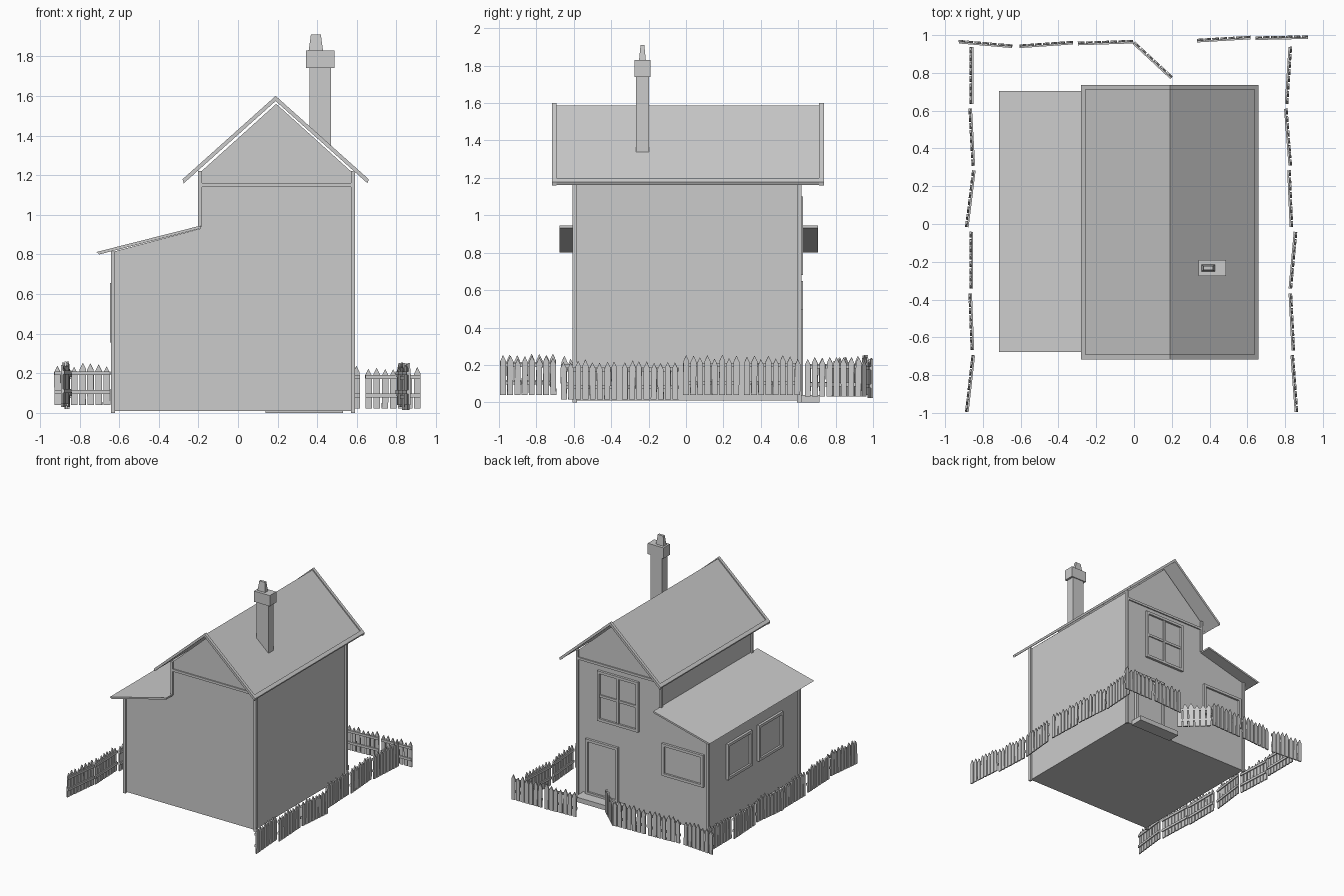
import bpy, bmesh, math, random
from mathutils import Vector, Matrix

if "Cube" in bpy.data.objects:
    bpy.data.objects.remove(bpy.data.objects["Cube"])

random.seed(4)


def finish(name, bm):
    bmesh.ops.recalc_face_normals(bm, faces=bm.faces)
    me = bpy.data.meshes.new(name)
    bm.to_mesh(me)
    bm.free()
    ob = bpy.data.objects.new(name, me)
    bpy.context.collection.objects.link(ob)
    return ob


def add_prism(bm, profile, a, b, frame=None):
    """Extrude an (x, z) profile from y=a to y=b, optionally transformed."""
    vs = [bm.verts.new((x, a, z)) for x, z in profile]
    f = bm.faces.new(vs)
    r = bmesh.ops.extrude_face_region(bm, geom=[f])
    top = [v for v in r["geom"] if isinstance(v, bmesh.types.BMVert)]
    bmesh.ops.translate(bm, verts=top, vec=(0, b - a, 0))
    if frame:
        bmesh.ops.transform(bm, matrix=frame, verts=vs + top)


def add_box(bm, x0, x1, y0, y1, z0, z1, frame=None):
    add_prism(bm, [(x0, z0), (x1, z0), (x1, z1), (x0, z1)], y0, y1, frame)


def box(name, *d):
    bm = bmesh.new()
    add_box(bm, *d)
    return finish(name, bm)


def prism(name, profile, a, b):
    bm = bmesh.new()
    add_prism(bm, profile, a, b)
    return finish(name, bm)


# House body with lean-to and gable
Y0, Y1 = -0.595, 0.605
prism("house_walls", [(-0.625, 0.01), (0.575, 0.01), (0.575, 1.215), (0.193, 1.56),
                      (-0.19, 1.215), (-0.19, 0.93), (-0.625, 0.815)], Y0, Y1)

# Corner boards and gable bands
bm = bmesh.new()
for y in (Y0, Y1):
    for x, z0, z1 in ((-0.63, 0, 0.815), (0.58, 0, 1.22), (-0.192, 0.94, 1.22)):
        add_box(bm, x - 0.01, x + 0.01, y - 0.012, y + 0.012, z0, z1)
    add_box(bm, -0.19, 0.575, y - 0.01, y + 0.01, 1.14, 1.16)
finish("wall_trim", bm)

# Main roof: thin folded slab with raised verge and eave strips
def chevron(top, half, t):
    k = 0.895
    c = 0.19
    return [(c - half, top - k * half), (c, top), (c + half, top - k * half),
            (c + half - 0.006, top - t - k * (half - 0.006)), (c, top - t),
            (c - half + 0.006, top - t - k * (half - 0.006))]

prism("main_roof", chevron(1.588, 0.46, 0.012), -0.70, 0.72)
bm = bmesh.new()
for a, b in ((-0.717, -0.692), (0.712, 0.737)):
    add_prism(bm, chevron(1.60, 0.47, 0.026), a, b)
for s in (-1, 1):
    e = 0.19 + s * 0.47
    i = e - s * 0.022
    add_prism(bm, [(e, 1.179), (i, 1.199), (i, 1.175), (e - s * 0.008, 1.163)], -0.71, 0.73)
finish("roof_edging", bm)

# Lean-to roof
prism("lean_to_roof", [(-0.715, 0.812), (-0.19, 0.945), (-0.19, 0.931), (-0.70, 0.8)], -0.677, 0.705)

# Chimney
prism("chimney_stack", [(0.36, 1.432), (0.47, 1.335), (0.47, 1.74), (0.36, 1.74)], -0.267, -0.198)
box("chimney_cap", 0.342, 0.488, -0.276, -0.19, 1.74, 1.83)
bm = bmesh.new()
r = bmesh.ops.create_cube(bm, size=1)
for v in r["verts"]:
    w = 0.072 if v.co.z < 0 else 0.05
    d = 0.036 if v.co.z < 0 else 0.02
    v.co = Vector((0.393 + v.co.x * w, -0.233 + v.co.y * d, 1.87 + v.co.z * 0.08))
finish("chimney_pot", bm)

# Windows and door; local x runs along the wall, local y points outward
BACK = Matrix.Translation((0, Y1, 0))
LEFT = Matrix.Translation((-0.625, 0, 0)) @ Matrix.Rotation(math.pi / 2, 4, 'Z')


def opening(name, wall, u0, u1, z0, z1, cross=False, bar=0.022):
    bm = bmesh.new()
    d = 0.02
    add_box(bm, u0, u0 + bar, -0.01, d, z0, z1, wall)
    add_box(bm, u1 - bar, u1, -0.01, d, z0, z1, wall)
    add_box(bm, u0 + bar, u1 - bar, -0.01, d, z1 - bar, z1, wall)
    add_box(bm, u0 + bar, u1 - bar, -0.01, d, z0, z0 + bar, wall)
    if cross:
        u, z = (u0 + u1) / 2, (z0 + z1) / 2
        add_box(bm, u - 0.01, u + 0.01, -0.01, d - 0.005, z0 + bar, z1 - bar, wall)
        add_box(bm, u0 + bar, u1 - bar, -0.01, d - 0.006, z - 0.01, z + 0.01, wall)
    finish(name + "_frame", bm)
    bm = bmesh.new()
    add_box(bm, u0 + bar, u1 - bar, -0.01, 0.004, z0 + bar, z1 - bar, wall)
    finish(name + "_panel", bm)


opening("upper_window", BACK, 0.01, 0.39, 0.68, 1.10, True)
opening("lower_window", BACK, -0.595, -0.21, 0.38, 0.65)
opening("side_window_a", LEFT, 0.04, 0.36, 0.355, 0.655)
opening("side_window_b", LEFT, -0.37, -0.05, 0.355, 0.655)
opening("door", BACK, 0.20, 0.50, 0.035, 0.50)
box("door_step", 0.14, 0.53, Y1, 0.715, 0, 0.04)


# Picket fence panel from p to q, pickets outside, rails inside (side sets direction)
def fence(name, p, q, lift, side, n=7):
    p, q = Vector((*p, 0)), Vector((*q, 0))
    L = (q - p).length
    ang = math.atan2(q.y - p.y, q.x - p.x)
    M = Matrix.Translation(p + Vector((0, 0, lift))) @ Matrix.Rotation(ang, 4, 'Z')
    bm = bmesh.new()
    pitch = L / n
    w = pitch * 0.8
    for i in range(n):
        u = i * pitch + (pitch - w) / 2
        h = 0.195 + random.uniform(-0.012, 0.012)
        s = random.uniform(-0.003, 0.003)
        add_prism(bm, [(u, 0), (u + w, 0), (u + w + s, h - 0.025), (u + w / 2 + s, h + 0.008),
                       (u + s, h - 0.025)], -0.005, 0.005, M)
    a, b = sorted((side * 0.005, side * 0.014))
    for z in (0.055, 0.15):
        add_box(bm, 0.004, L - 0.004, a, b, z, z + 0.02, M)
    finish(name, bm)


back = [((-0.93, 0.97), (-0.64, 0.945)), ((-0.61, 0.945), (-0.32, 0.965)),
        ((-0.30, 0.96), (0, 0.97)), ((0.33, 0.975), (0.62, 0.992)), ((0.64, 0.988), (0.925, 0.994))]
for i, (p, q) in enumerate(back):
    fence(f"back_fence_{i}", p, q, 0.04 if i < 3 else 0.022, -1)
fence("gate", (0, 0.965), (0.205, 0.775), 0.03, -1, 6)

# Side fences: (x at back end, x at front end, lift) for six panels each
left = [(-0.865, -0.865, 0.035), (-0.872, -0.855, 0.02), (-0.852, -0.89, 0.03),
        (-0.866, -0.866, 0.02), (-0.872, -0.86, 0.035), (-0.855, -0.89, 0.045)]
right = [(0.832, 0.812, 0.03), (0.808, 0.832, 0.04), (0.825, 0.838, 0.04),
         (0.86, 0.832, 0.015), (0.832, 0.848, 0.015), (0.842, 0.865, 0.04)]
for nm, rows, side in (("left", left, 1), ("right", right, -1)):
    for i, (xa, xb, lift) in enumerate(rows):
        y = 0.94 - i * 0.326
        fence(f"{nm}_fence_{i}", (xa, y), (xb, y - 0.308), lift, side, 8)
